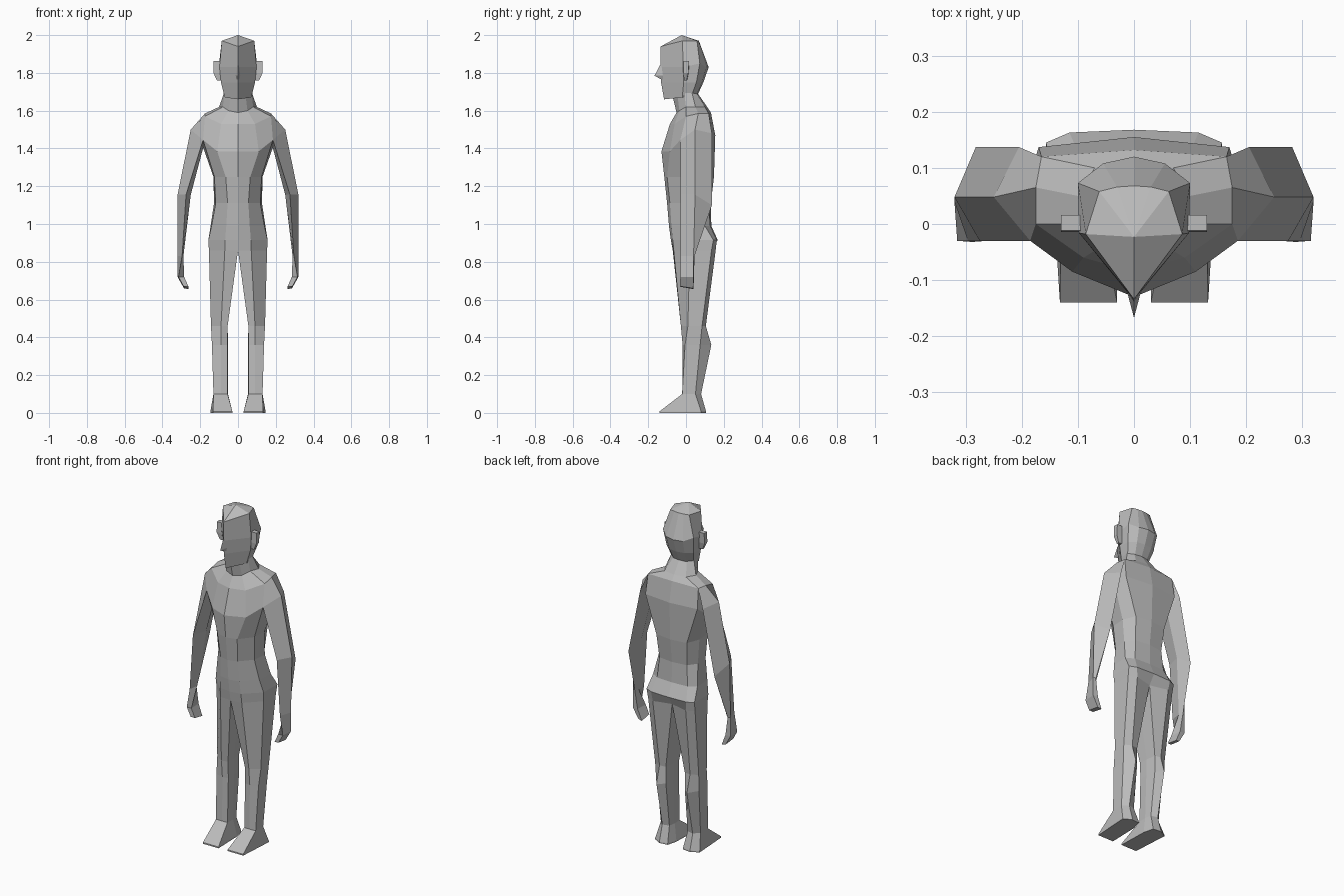
import bpy, bmesh

skin = bpy.data.materials.new("plain_grey")
skin.diffuse_color = (0.5, 0.5, 0.5, 1)


def ring(z, *pts):
    """Points at height z; a third value overrides the height."""
    return [(p[0], p[1], p[2] if len(p) > 2 else z) for p in pts]


def loft(name, rings, closed=False, cap_start=None, cap_end=None, seam=False):
    """Skin the rings; caps are True for a flat cap or a point for a fan."""
    bm = bmesh.new()
    loops = [[bm.verts.new(p) for p in r] for r in rings]
    n = len(rings[0])
    span = n if closed else n - 1
    for a, b in zip(loops, loops[1:]):
        for i in range(span):
            j = (i + 1) % n
            bm.faces.new((a[i], a[j], b[j], b[i]))
    for loop, cap in ((loops[0], cap_start), (loops[-1], cap_end)):
        if cap is True:
            bm.faces.new(loop)
        elif cap:
            tip = bm.verts.new(cap)
            for i in range(span):
                bm.faces.new((loop[i], loop[(i + 1) % n], tip))
    bmesh.ops.remove_doubles(bm, verts=bm.verts, dist=0.0005)
    bmesh.ops.recalc_face_normals(bm, faces=bm.faces)
    # an open half shell must face away from its own axis
    if not closed:
        mid = sum(v.co.y for v in bm.verts) / len(bm.verts)
        score = sum(f.calc_area() * (f.normal.x * f.calc_center_median().x
                    + f.normal.y * (f.calc_center_median().y - mid)) for f in bm.faces)
        if score < 0:
            bmesh.ops.reverse_faces(bm, faces=bm.faces)
    mesh = bpy.data.meshes.new(name)
    bm.to_mesh(mesh)
    bm.free()
    mesh.materials.append(skin)
    obj = bpy.data.objects.new(name, mesh)
    bpy.context.collection.objects.link(obj)
    mirror = obj.modifiers.new("mirror", 'MIRROR')
    mirror.use_clip = seam
    mirror.use_mirror_merge = seam
    return obj


# Torso: half rings from front centre round the side to back centre
neck_base = ring(1.62, (0, -.05, 1.59), (.05, -.035, 1.6), (.08, 0), (.1, .05), (.07, .1), (0, .112))
hip = ring(0.86, (0, -.07), (.07, -.065), (.154, .02), (.154, .135), (.108, .157), (0, .13))
loft("torso", [
    neck_base,
    ring(1.585, (0, -.085, 1.53), (.09, -.06, 1.53), (.175, 0, 1.57), (.175, .065), (.165, .12), (0, .132, 1.59)),
    ring(1.47, (0, -.13, 1.385), (.11, -.085, 1.385), (.185, -.03, 1.445), (.19, .07, 1.42), (.17, .137), (0, .155)),
    ring(1.25, (0, -.115), (.065, -.1), (.125, -.025), (.13, .06), (.1, .135), (0, .148)),
    ring(1.11, (0, -.1), (.055, -.085), (.118, -.015), (.127, .07), (.09, .12), (0, .132)),
    ring(0.99, (0, -.09), (.062, -.077), (.14, 0), (.145, .1), (.1, .128), (0, .134)),
    ring(0.915, (0, -.08), (.068, -.07), (.157, .015), (.157, .145), (.115, .163), (0, .168)),
    hip], seam=True)

# Legs and feet: closed rings, starting from the hip plus a crotch point
loft("leg", [
    hip + [(0, .03, .86)],
    ring(0.46, (.055, -.015), (.09, -.027), (.143, .01), (.143, .085), (.1, .105), (.062, .1), (.055, .04)),
    ring(0.36, (.055, -.012), (.09, -.018), (.138, -.005), (.138, .075), (.1, .134), (.062, .1), (.053, .04)),
    ring(0.10, (.055, -.02), (.09, -.02), (.13, -.02), (.13, .05), (.1, .08), (.06, .07), (.053, .03)),
    ring(0.008, (.03, -.14), (.08, -.14), (.132, -.14), (.146, .08), (.1, .106), (.05, .1), (.035, .04)),
    ring(0.0, (.03, -.14), (.08, -.14), (.132, -.14), (.146, .08), (.1, .106), (.05, .1), (.035, .04)),
], closed=True, cap_end=True)

# Arms and hands: front, outer, back and inner edges
loft("arm", [
    ring(1.585, (.175, 0, 1.57), (.175, .065), (.165, .12), (.15, .06, 1.5)),
    ring(1.46, (.185, -.03, 1.445), (.25, .048, 1.5), (.205, .137, 1.48), (.18, .06, 1.42)),
    ring(1.155, (.275, -.03), (.32, .048), (.282, .137, 1.1), (.25, .06)),
    ring(0.83, (.296, -.03), (.32, .04), (.305, .045), (.289, .03)),
    ring(0.72, (.315, -.03), (.32, .04), (.288, .042), (.285, -.03)),
    ring(0.66, (.288, -.032, .67), (.286, .038), (.262, .04, .655), (.262, -.03, .668)),
], closed=True, cap_end=True)

# Head: wedge-shaped face, rounded back
loft("head", [
    ring(1.97, (0, -.134, 1.94), (.086, -.018), (.062, .058), (.03, .066), (0, .068)),
    ring(1.83, (0, -.136), (.098, -.016), (.1, .073, 1.85), (.055, .108), (0, .12)),
    ring(1.75, (0, -.132), (.09, -.012), (.088, .055), (.05, .085), (0, .092)),
    ring(1.68, (0, -.116, 1.66), (.07, -.02, 1.67), (.07, .03), (.04, .055), (0, .06)),
], cap_start=(0, -.023, 2.0), cap_end=(0, -.02, 1.67), seam=True)

# Neck
loft("neck", [
    ring(1.70, (0, -.072, 1.68), (.04, -.045, 1.68), (.072, -.01), (.072, .03), (.04, .05), (0, .056)),
    neck_base], seam=True)

# Nose
loft("nose", [
    ring(1.84, (0, -.138), (.005, -.13)),
    ring(1.785, (0, -.167), (.012, -.122)),
    ring(1.765, (0, -.13), (.008, -.122)),
], seam=True)

# Ears
loft("ear", [
    ring(1.862, (.09, -.012), (.13, -.012), (.13, .016), (.09, .016)),
    ring(1.80, (.09, -.014), (.13, -.014), (.13, .012), (.09, .014)),
    ring(1.76, (.085, -.01), (.112, -.01), (.112, .004), (.085, .006)),
], closed=True, cap_start=True, cap_end=True)
